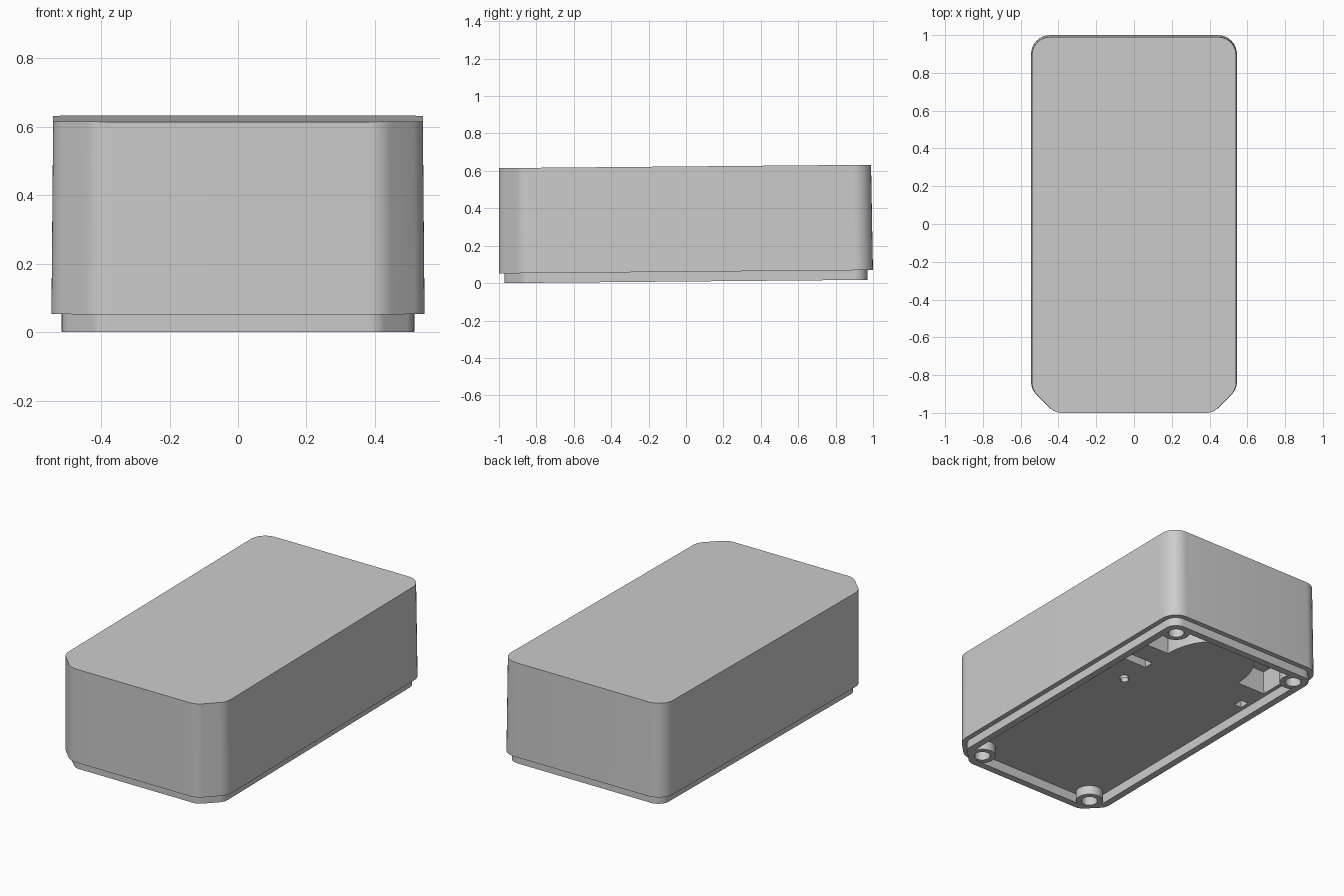
import bpy, bmesh, math
from mathutils import Vector, Matrix

if "Cube" in bpy.data.objects:
    bpy.data.objects.remove(bpy.data.objects["Cube"])

LIP, TOP, FLOOR = 0.052, 0.615, 0.057


def rounded(points, radii, steps=8):
    """Round each corner of a counter-clockwise polygon."""
    out = []
    for i, p in enumerate(points):
        p = Vector(p)
        a = (Vector(points[i - 1]) - p).normalized()
        b = (Vector(points[(i + 1) % len(points)]) - p).normalized()
        half = a.angle(b) / 2
        r = radii[i]
        centre = p + (a + b).normalized() * (r / math.sin(half))
        start = p + a * (r / math.tan(half)) - centre
        sweep = math.pi - 2 * half
        for k in range(steps + 1):
            t = sweep * k / steps
            c, s = math.cos(t), math.sin(t)
            out.append(centre + Vector((c * start.x - s * start.y, s * start.x + c * start.y)))
    return out


def outline(inset):
    """Plan of the case: round back corners, chamfered front corners."""
    w, l = 0.545 - inset, 1.0 - inset
    c = 0.125 - 0.586 * inset
    r = 0.1 - inset
    pts = [(-w + c, -l), (w - c, -l), (w, -l + c), (w, l), (-w, l), (-w, -l + c)]
    return rounded(pts, [r] * 6)


def loft(name, rings):
    """Join stacked (points, z) rings into a closed solid."""
    bm = bmesh.new()
    loops = [[bm.verts.new((p[0], p[1], z)) for p in pts] for pts, z in rings]
    n = len(loops[0])
    for lo, hi in zip(loops, loops[1:]):
        for i in range(n):
            j = (i + 1) % n
            bm.faces.new((lo[i], lo[j], hi[j], hi[i]))
    bm.faces.new(loops[0][::-1])
    bm.faces.new(loops[-1])
    bmesh.ops.recalc_face_normals(bm, faces=bm.faces[:])
    me = bpy.data.meshes.new(name)
    bm.to_mesh(me)
    bm.free()
    ob = bpy.data.objects.new(name, me)
    bpy.context.collection.objects.link(ob)
    return ob


def cylinder(name, x, y, r, z0, z1):
    pts = [(x + r * math.cos(k * math.tau / 32), y + r * math.sin(k * math.tau / 32)) for k in range(32)]
    return loft(name, [(pts, z0), (pts, z1)])


def combine(target, tool, operation):
    tool.hide_render = True
    mod = target.modifiers.new(operation, 'BOOLEAN')
    mod.operation, mod.object, mod.solver = operation, tool, 'EXACT'
    bpy.context.view_layer.objects.active = target
    bpy.ops.object.modifier_apply(modifier=mod.name)
    bpy.data.objects.remove(tool)


# Case body with drafted walls, stepped lip and recessed underside
case = loft("case_body", [
    (outline(0.072), FLOOR), (outline(0.072), 0), (outline(0.03), 0),
    (outline(0.03), LIP), (outline(0.0), LIP), (outline(0.005), TOP)])

# Deeper pockets beside the arched end of the floor
for s in (1, -1):
    arc = [(0.05 + 0.21 * math.cos(t), 0.61 + 0.3 * math.sin(t))
           for t in (math.pi / 2 * k / 12 for k in range(13))]
    pts = arc + [(0.40, 0.91), (0.45, 0.86), (0.45, 0.61)]
    pts = [(s * x, y) for x, y in pts]
    combine(case, loft("pocket", [(pts, 0.03), (pts, 0.2)]), 'DIFFERENCE')

# Slots along both sides
for x0, x1 in ((0.26, 0.45), (-0.45, -0.40)):
    pts = [(x0, 0.41), (x1, 0.41), (x1, 0.47), (x0, 0.47)]
    combine(case, loft("slot", [(pts, 0.03), (pts, 0.11)]), 'DIFFERENCE')

# Screw bosses with blind holes in the corners
bosses = [(s * x, y) for s in (1, -1) for x, y in ((0.433, 0.888), (0.397, -0.867))]
for x, y in bosses:
    combine(case, cylinder("boss", x, y, 0.077, 0.001, 0.23), 'UNION')
for x, y in bosses:
    combine(case, cylinder("screw_hole", x, y, 0.045, -0.05, 0.15), 'DIFFERENCE')

# Small locating peg
combine(case, cylinder("peg", 0.28, 0.25, 0.025, 0.04, 0.08), 'UNION')
combine(case, cylinder("peg", 0.28, 0.25, 0.024, 0.035, 0.1), 'DIFFERENCE')

# Slight backward slope of the whole case
case.data.transform(Matrix.Translation((0, 0, 0.0087)) @ Matrix.Rotation(0.009, 4, 'X'))
bpy.ops.object.select_all(action='DESELECT')
case.select_set(True)
bpy.context.view_layer.objects.active = case
bpy.ops.object.shade_smooth_by_angle(angle=math.radians(30))
